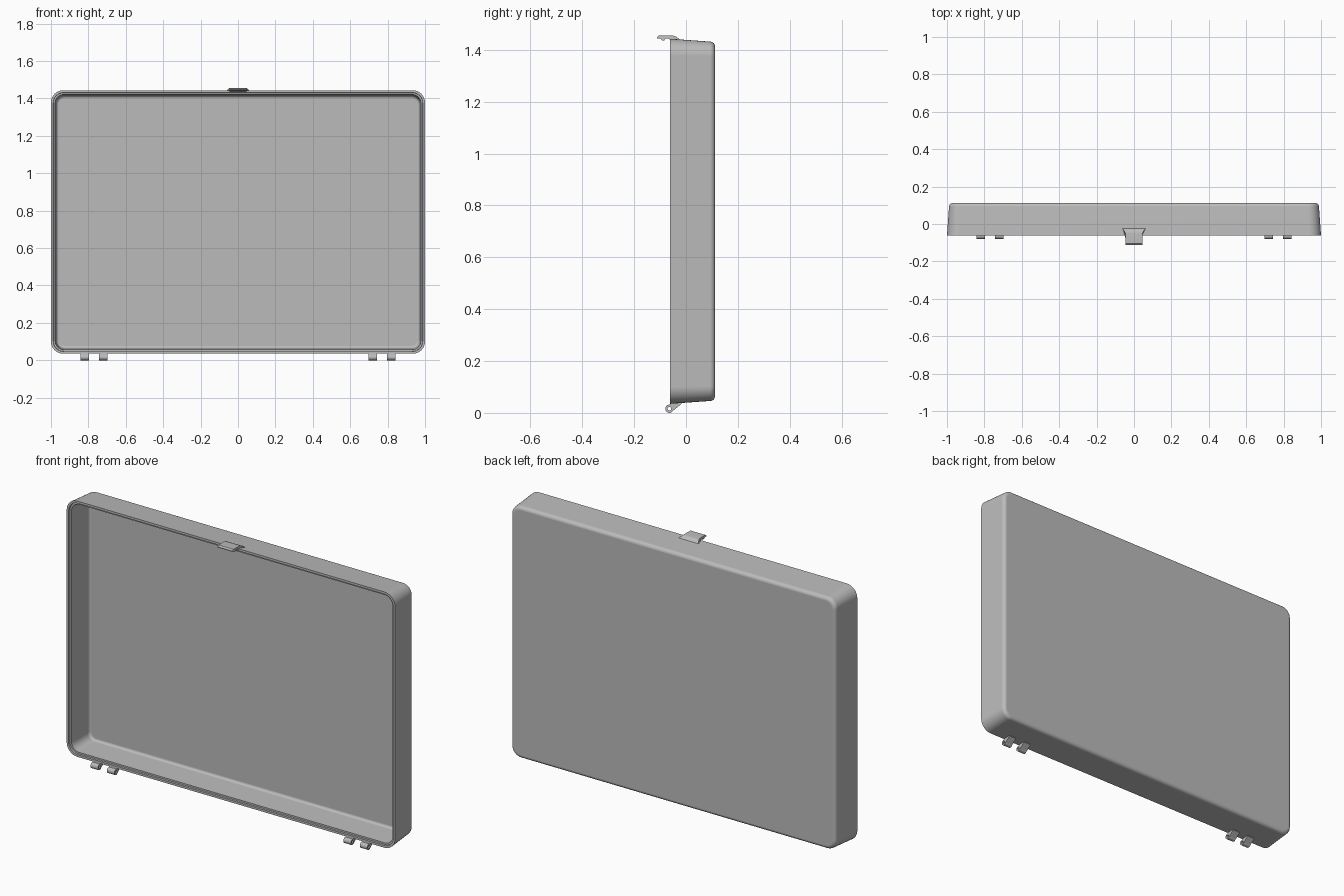
import bpy, bmesh
from math import sin, cos, pi, radians

cube = bpy.data.objects.get("Cube")
if cube:
    bpy.data.objects.remove(cube, do_unlink=True)

grey = bpy.data.materials.new("grey plastic")
grey.use_nodes = True
grey.diffuse_color = (0.5, 0.5, 0.5, 1)
grey.node_tree.nodes["Principled BSDF"].inputs["Base Color"].default_value = (0.5, 0.5, 0.5, 1)

MID_Z, HALF_W, HALF_H = 0.739, 1.0, 0.704
FRONT, BACK = -0.062, 0.1125


def finish(bm, name):
    bmesh.ops.recalc_face_normals(bm, faces=bm.faces)
    mesh = bpy.data.meshes.new(name)
    bm.to_mesh(mesh)
    bm.free()
    mesh.materials.append(grey)
    ob = bpy.data.objects.new(name, mesh)
    bpy.context.collection.objects.link(ob)
    bpy.ops.object.select_all(action='DESELECT')
    ob.select_set(True)
    bpy.context.view_layer.objects.active = ob
    bpy.ops.object.shade_smooth_by_angle(angle=radians(32))
    weighted = ob.modifiers.new("Weighted normals", 'WEIGHTED_NORMAL')
    weighted.keep_sharp = True
    return ob


def loft(bm, rings, caps=True, closed=False):
    loops = [[bm.verts.new(p) for p in ring] for ring in rings]
    pairs = list(zip(loops, loops[1:]))
    if closed:
        pairs.append((loops[-1], loops[0]))
    for a, b in pairs:
        for i in range(len(a)):
            j = (i + 1) % len(a)
            bm.faces.new((a[i], a[j], b[j], b[i]))
    if caps:
        bm.faces.new(loops[0])
        bm.faces.new(loops[-1])


def rounded_frame(y, inset, steps=8):
    """Rounded rectangle facing the front, shrunk by inset."""
    r = 0.065 - 0.8 * inset
    w, h = HALF_W - inset - r, HALF_H - inset - r
    ring = []
    for k, (sx, sz) in enumerate(((1, 1), (-1, 1), (-1, -1), (1, -1))):
        for i in range(steps + 1):
            a = (k + i / steps) * pi / 2
            ring.append((sx * w + r * cos(a), y, MID_Z + sz * h + r * sin(a)))
    return ring


def fillet(y_end, inset, r, steps=6):
    """Section from a wall at inset round to a plane at y_end."""
    return [(y_end - r + r * sin(a), inset + r - r * cos(a))
            for a in (i / steps * pi / 2 for i in range(steps + 1))]


# Lid shell: inner floor, inner wall, stepped rim, outer wall, back
section = fillet(BACK - 0.018, 0.029, 0.014)[::-1]
section += [(FRONT + 0.01, 0.022), (FRONT + 0.01, 0.013), (FRONT, 0.012), (FRONT, 0)]
section += fillet(BACK, 0.011, 0.02)
bm = bmesh.new()
loft(bm, [rounded_frame(y, inset) for y, inset in section])
finish(bm, "lid_shell")

# Latch tab: hooked profile, flared where it meets the lid
latch = [(-0.022, 1.437), (-0.028, 1.444), (-0.038, 1.451), (-0.05, 1.4555),
         (-0.104, 1.4555), (-0.1125, 1.449), (-0.1125, 1.445), (-0.098, 1.443),
         (-0.092, 1.437), (-0.084, 1.437), (-0.08, 1.443), (-0.066, 1.443),
         (-0.06, 1.436)]


def latch_side(side):
    return [(side * (0.045 + 0.018 * max(0, (y + 0.06) / 0.038) ** 2), y, z)
            for y, z in latch]


bm = bmesh.new()
loft(bm, [latch_side(-1), latch_side(1)])
finish(bm, "latch_tab")

# Hinge knuckles: pierced barrel with a sloping arm up to the lid
HINGE_Y, HINGE_Z, HALF = -0.064, 0.016, 0.0225


def circle(x, r, n=20):
    return [(x, HINGE_Y + r * cos(2 * pi * i / n), HINGE_Z + r * sin(2 * pi * i / n))
            for i in range(n)]


arm = [(-0.062, 0.031), (-0.056, 0.022), (-0.054, 0.005), (-0.018, 0.034),
       (-0.018, 0.042), (-0.056, 0.042)]
for side, side_name in ((1, "left"), (-1, "right")):
    for x, place in ((0.72, "inner"), (0.82, "outer")):
        cx = side * x
        bm = bmesh.new()
        loft(bm, [circle(cx - HALF, 0.016), circle(cx + HALF, 0.016),
                  circle(cx + HALF, 0.007), circle(cx - HALF, 0.007)],
             caps=False, closed=True)
        loft(bm, [[(cx + s * HALF, y, z) for y, z in arm] for s in (-1, 1)])
        finish(bm, f"{side_name}_{place}_hinge_knuckle")
